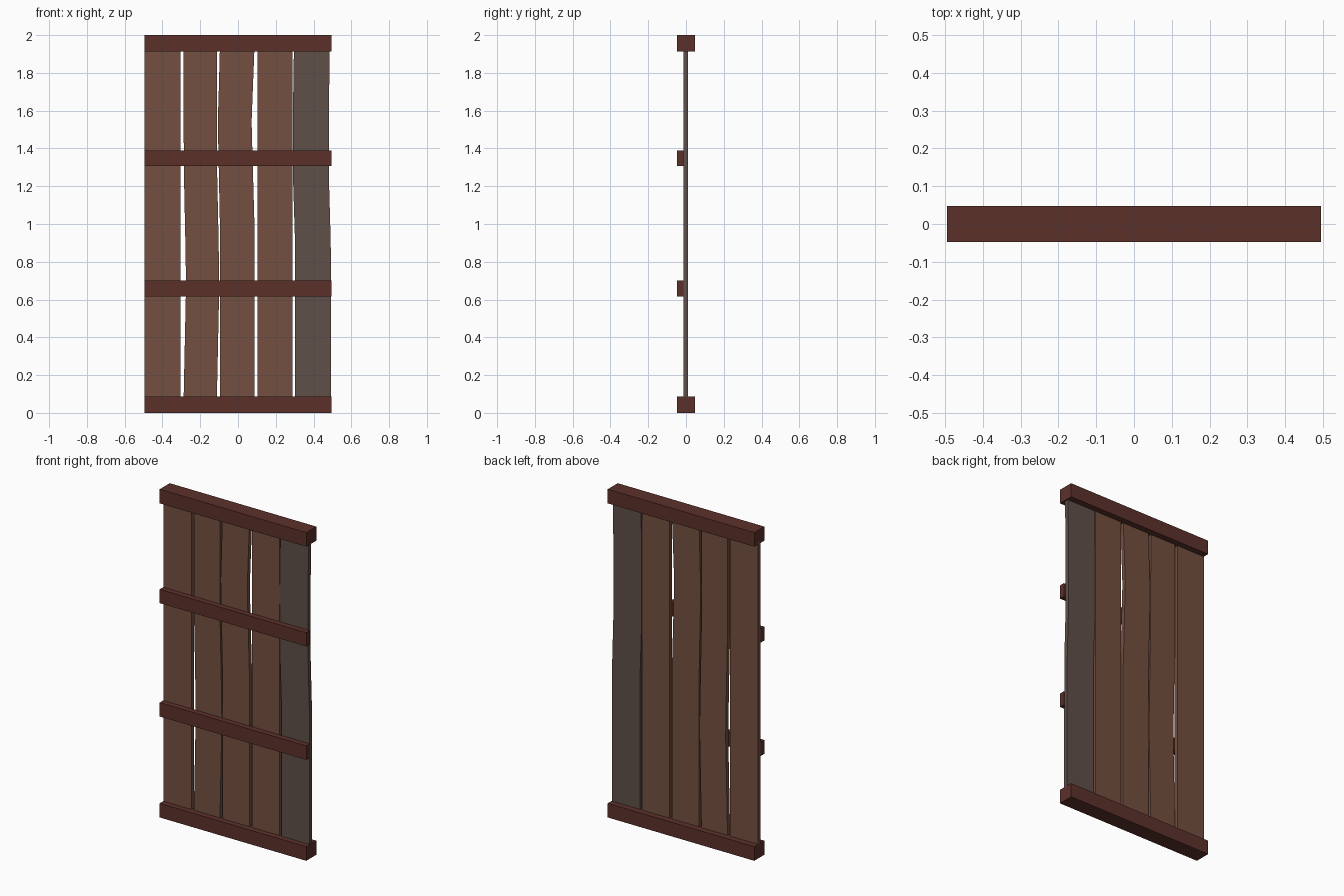
import bpy, bmesh

if "Cube" in bpy.data.objects:
    bpy.data.objects.remove(bpy.data.objects["Cube"])


def material(name, rgb):
    m = bpy.data.materials.new(name)
    m.diffuse_color = (*rgb, 1)
    m.use_nodes = True
    m.node_tree.nodes["Principled BSDF"].inputs["Base Color"].default_value = m.diffuse_color
    return m


RAIL = material("dark_red_wood", (0.107, 0.030, 0.023))
BROWN = material("brown_wood", (0.174, 0.080, 0.051))
GREY = material("grey_wood", (0.117, 0.080, 0.065))


def loft(name, sections, y0, y1, mat):
    """Board through (z, x_left, x_right) sections, capped at both ends."""
    bm = bmesh.new()
    rings = [[bm.verts.new(p) for p in
              ((l, y0, z), (r, y0, z), (r, y1, z), (l, y1, z))]
             for z, l, r in sections]
    for a, b in zip(rings, rings[1:]):
        for i in range(4):
            j = (i + 1) % 4
            bm.faces.new((a[i], a[j], b[j], b[i]))
    bm.faces.new(rings[0][::-1])
    bm.faces.new(rings[-1])
    bmesh.ops.recalc_face_normals(bm, faces=bm.faces)
    me = bpy.data.meshes.new(name)
    bm.to_mesh(me)
    bm.free()
    me.materials.append(mat)
    ob = bpy.data.objects.new(name, me)
    bpy.context.collection.objects.link(ob)
    return ob


# Thick end rails and thin front battens
W, D = 0.494, 0.048
FRONT, BACK = -0.014, 0.011
for name, z0, z1, back in (
        ("bottom_rail", 0, 0.086, D), ("top_rail", 1.914, 2, D),
        ("lower_batten", 0.615, 0.70, FRONT),
        ("upper_batten", 1.306, 1.39, FRONT)):
    loft(name, [(z0, -W, W), (z1, -W, W)], -D, back, RAIL)

# Vertical planks, some warped: sections are (z, x_left, x_right)
Z0, Z1 = 0.07, 1.93
planks = [
    ([(Z0, -0.494, -0.305), (Z1, -0.494, -0.305)], BROWN),
    ([(Z0, -0.288, -0.112), (0.40, -0.281, -0.105), (0.68, -0.275, -0.099),
      (0.92, -0.279, -0.103), (1.30, -0.287, -0.111),
      (Z1, -0.288, -0.112)], BROWN),
    ([(Z0, -0.096, 0.087), (1.0, -0.096, 0.087), (1.35, -0.103, 0.077),
      (1.54, -0.107, 0.072), (1.70, -0.102, 0.078),
      (Z1, -0.096, 0.087)], BROWN),
    ([(Z0, 0.103, 0.288), (Z1, 0.103, 0.288)], BROWN),
    ([(Z0, 0.302, 0.492), (0.90, 0.302, 0.491), (1.22, 0.292, 0.482),
      (1.60, 0.291, 0.481), (Z1, 0.296, 0.486)], GREY),
]
for i, (sections, mat) in enumerate(planks, 1):
    loft(f"plank_{i}", sections, FRONT, BACK, mat)
